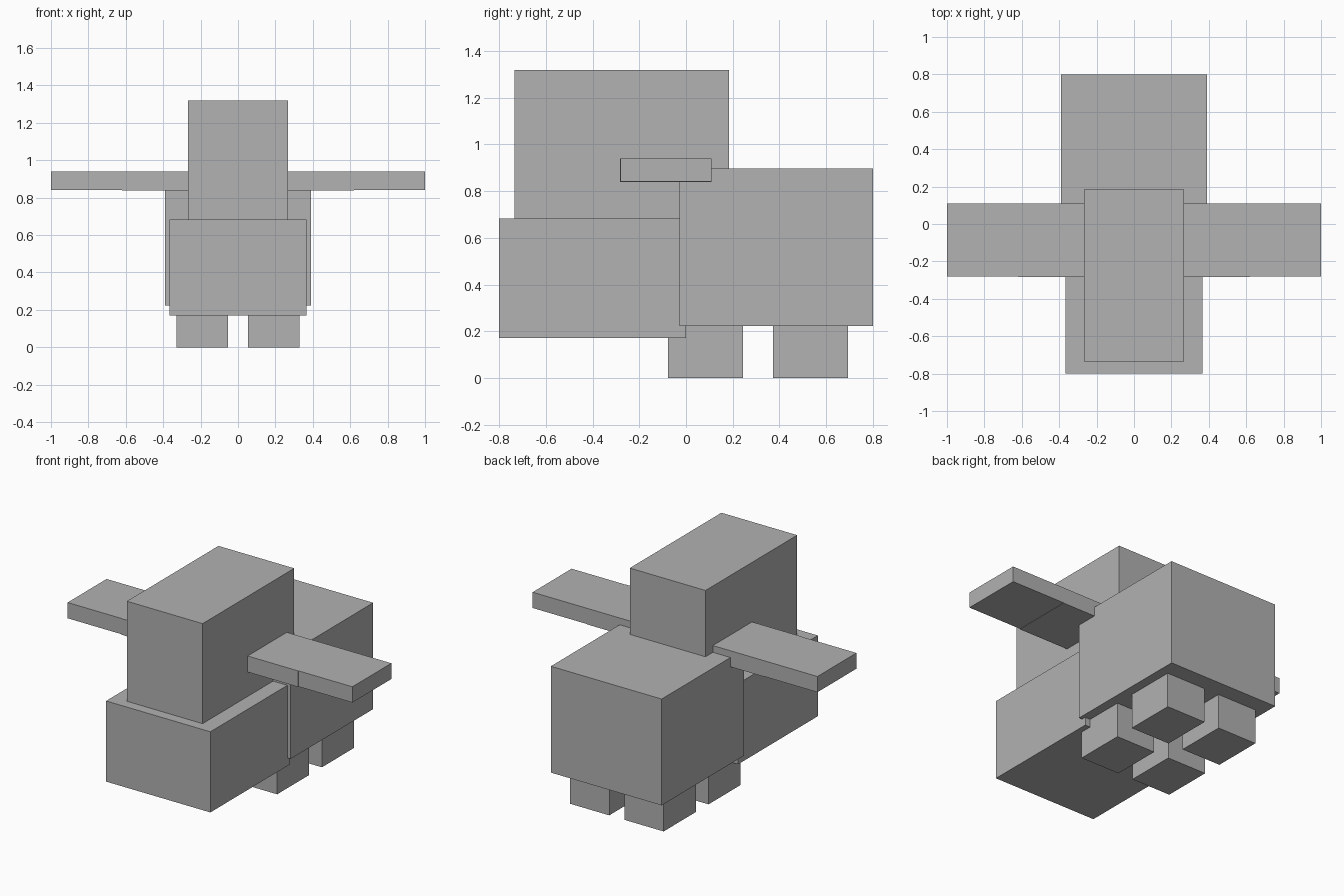
import bpy

cube = bpy.data.objects.get("Cube")
if cube:
    bpy.data.objects.remove(cube, do_unlink=True)

# Single flat grey
grey = bpy.data.materials.new("plain_grey")
grey.use_nodes = True
colour = (0.445, 0.445, 0.445, 1)
grey.diffuse_color = colour
grey.node_tree.nodes["Principled BSDF"].inputs["Base Color"].default_value = colour


def box(name, x, y, z):
    """Axis-aligned box from (min, max) ranges."""
    size = [r[1] - r[0] for r in (x, y, z)]
    centre = [(r[0] + r[1]) / 2 for r in (x, y, z)]
    bpy.ops.mesh.primitive_cube_add(size=1, location=centre)
    ob = bpy.context.object
    ob.name = ob.data.name = name
    ob.scale = size
    bpy.ops.object.transform_apply(location=False, rotation=False, scale=True)
    ob.data.materials.append(grey)
    return ob


# Central blocks: chest, hindquarters and head
box("chest", (-0.366, 0.366), (-0.80, 0.0), (0.171, 0.683))
box("rear_body", (-0.389, 0.389), (-0.028, 0.80), (0.222, 0.897))
box("head", (-0.266, 0.266), (-0.735, 0.184), (0.683, 1.318))

# Mirrored ears and legs
for side, s in (("left", 1), ("right", -1)):
    def span(a, b):
        return tuple(sorted((s * a, s * b)))

    # Ear in two segments, the inner one a hair thicker at front and below
    box(side + "_ear_inner", span(0.25, 0.62), (-0.283, 0.11), (0.838, 0.94))
    box(side + "_ear_outer", span(0.62, 1.0), (-0.281, 0.11), (0.84, 0.94))

    # Stubby legs under the rear body
    box(side + "_front_leg", span(0.053, 0.329), (-0.077, 0.244), (0, 0.222))
    box(side + "_back_leg", span(0.053, 0.329), (0.372, 0.694), (0, 0.222))
